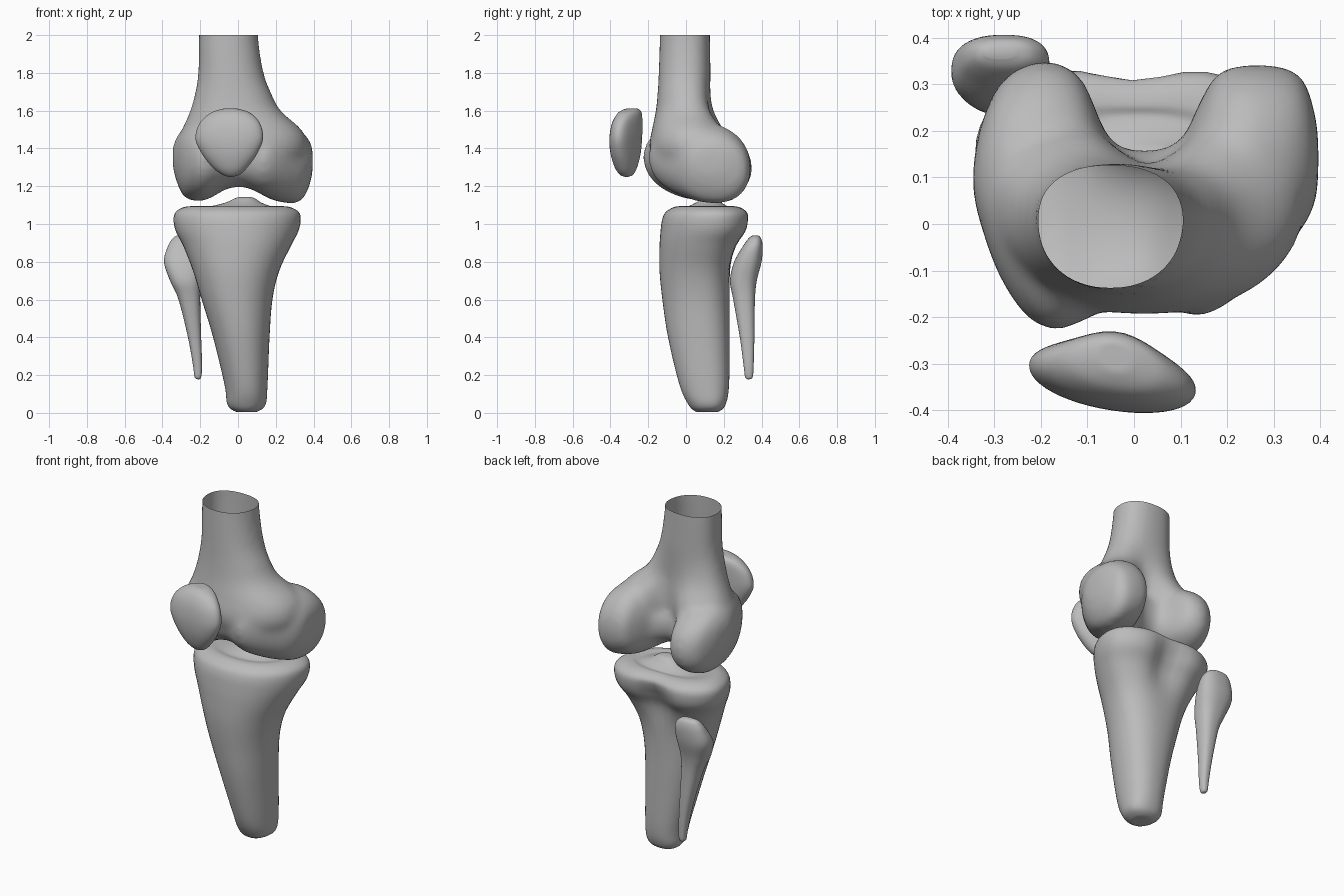
import bpy, bmesh, math

if "Cube" in bpy.data.objects:
    bpy.data.objects.remove(bpy.data.objects["Cube"], do_unlink=True)

bone = bpy.data.materials.new("bone_grey")
bone.use_nodes = True
bone.diffuse_color = (0.5, 0.5, 0.5, 1)
bone.node_tree.nodes["Principled BSDF"].inputs["Base Color"].default_value = (0.5, 0.5, 0.5, 1)

SIDES, STEPS = 48, 5


def spline(rows, i, t):
    """Smoothly blend between section i and i + 1."""
    p = [rows[min(max(i + k, 0), len(rows) - 1)] for k in (-1, 0, 1, 2)]
    return [0.5 * (2 * b + (c - a) * t + (2 * a - 5 * b + 4 * c - d) * t * t
                   + (3 * b - a - 3 * c + d) * t ** 3) for a, b, c, d in zip(*p)]


def signed_pow(v, e):
    return math.copysign(abs(v) ** e, v)


def loft(bm, rows, power=2.0, along_x=False, taper=0.0, shear=0.0, notch_x=0.0):
    """Rows are position, low and high of one side axis, low and high of the other,
    then an optional depth of a groove (or a ridge, if negative) down the back."""
    rows = [tuple(r) + (0,) * (6 - len(r)) for r in rows]
    sections = [spline(rows, i, s / STEPS) for i in range(len(rows) - 1) for s in range(STEPS)]
    sections.append(rows[-1])
    rings = []
    for pos, a0, a1, b0, b1, notch in sections:
        ring = []
        for k in range(SIDES):
            ang = 2 * math.pi * k / SIDES
            c, s = signed_pow(math.cos(ang), 2 / power), signed_pow(math.sin(ang), 2 / power)
            u = (a1 - a0) / 2 * c * (1 + taper * s)
            a = (a0 + a1) / 2 + u
            b = (b0 + b1) / 2 + (b1 - b0) / 2 * s + shear * u
            b -= notch * max(s, 0) * math.exp(-((a - notch_x) / 0.1) ** 2)
            ring.append(bm.verts.new((pos, a, b) if along_x else (a, b, pos)))
        rings.append(ring)
    for low, high in zip(rings, rings[1:]):
        for k in range(SIDES):
            j = (k + 1) % SIDES
            bm.faces.new((low[k], low[j], high[j], high[k]))
    bm.faces.new(rings[0][::-1])
    bm.faces.new(rings[-1])


def finish(name, bm):
    bmesh.ops.recalc_face_normals(bm, faces=bm.faces)
    for f in bm.faces:
        f.smooth = True
    mesh = bpy.data.meshes.new(name)
    bm.to_mesh(mesh)
    bm.free()
    mesh.materials.append(bone)
    obj = bpy.data.objects.new(name, mesh)
    bpy.context.collection.objects.link(obj)
    return obj


# Thigh bone: flared shaft plus a two-lobed lower end, fused and softened
bm = bmesh.new()
loft(bm, [
    (2.1, -.205, .1, -.135, .125),
    (1.95, -.208, .11, -.14, .128),
    (1.8, -.21, .135, -.145, .13),
    (1.7, -.225, .172, -.15, .135, .01),
    (1.6, -.252, .225, -.16, .16, .04),
    (1.5, -.295, .335, -.18, .22, .1),
    (1.42, -.32, .365, -.195, .24, .12),
    (1.35, -.3, .34, -.18, .22, .12),
    (1.28, -.2, .22, -.12, .1)], power=2.25, taper=0.08, notch_x=.03)
loft(bm, [
    (-.345, .06, .13, 1.3, 1.41),
    (-.33, 0, .21, 1.24, 1.45),
    (-.29, -.11, .3, 1.15, 1.5),
    (-.23, -.2, .343, 1.125, 1.52),
    (-.17, -.228, .348, 1.13, 1.52),
    (-.11, -.21, .31, 1.16, 1.5),
    (-.05, -.18, .18, 1.19, 1.48),
    (.03, -.17, .158, 1.197, 1.47),
    (.1, -.19, .18, 1.17, 1.49),
    (.14, -.198, .26, 1.148, 1.51),
    (.18, -.185, .325, 1.13, 1.53),
    (.24, -.14, .342, 1.115, 1.54),
    (.32, -.06, .338, 1.115, 1.5),
    (.365, -.005, .31, 1.17, 1.46),
    (.388, .04, .24, 1.24, 1.42),
    (.396, .09, .19, 1.29, 1.38)], power=2.2, along_x=True, shear=-.1)
thigh = finish("thigh_bone", bm)
remesh = thigh.modifiers.new("fuse", 'REMESH')
remesh.mode = 'VOXEL'
remesh.voxel_size = 0.015
soften = thigh.modifiers.new("soften", 'SMOOTH')
soften.factor, soften.iterations = 0.5, 22
fused = bpy.data.meshes.new_from_object(thigh.evaluated_get(bpy.context.evaluated_depsgraph_get()))
thigh.modifiers.clear()

# Cut the shaft open at the top
bm = bmesh.new()
bm.from_mesh(fused)
bmesh.ops.bisect_plane(bm, geom=bm.verts[:] + bm.edges[:] + bm.faces[:],
                       plane_co=(0, 0, 2), plane_no=(0, 0, 1), clear_outer=True)
for f in bm.faces:
    f.smooth = True
    f.material_index = 0
bm.to_mesh(thigh.data)
bm.free()
bpy.data.meshes.remove(fused)

# Shin bone: tapering shaft, wide plateau and a raised centre on top
bm = bmesh.new()
loft(bm, [
    (.004, .03, .07, .09, .13),
    (.008, -.015, .105, .05, .175),
    (.045, -.055, .145, .012, .21),
    (.15, -.07, .155, -.035, .228),
    (.4, -.13, .165, -.095, .23),
    (.6, -.19, .18, -.125, .23),
    (.75, -.235, .215, -.14, .242, .01),
    (.88, -.285, .275, -.14, .285, .05),
    (.96, -.325, .315, -.135, .335, .07),
    (1.02, -.337, .328, -.127, .347, .05),
    (1.06, -.328, .32, -.11, .338, .03),
    (1.085, -.295, .285, -.075, .305, .02),
    (1.094, -.25, .24, -.04, .265, .01),
    (1.09, -.17, .19, 0, .23),
    (1.112, -.07, .125, .05, .19),
    (1.138, -.01, .085, .09, .16),
    (1.144, .02, .05, .12, .13)], power=2.25, taper=0.12)
finish("shin_bone", bm)

# Calf bone: slender splint with a rounded head
bm = bmesh.new()
loft(bm, [
    (.178, -.215, -.205, .327, .337),
    (.19, -.23, -.195, .313, .353),
    (.25, -.238, -.19, .305, .358),
    (.4, -.265, -.195, .285, .362),
    (.6, -.315, -.2, .25, .365),
    (.7, -.36, -.195, .233, .375),
    (.8, -.392, -.183, .255, .4),
    (.88, -.372, -.185, .3, .406),
    (.925, -.345, -.215, .332, .397),
    (.94, -.32, -.255, .355, .38)], power=2.4)
finish("calf_bone", bm)

# Kneecap: rounded shield with a ridge toward the joint
bm = bmesh.new()
loft(bm, [
    (1.25, -.05, -.03, -.325, -.305),
    (1.262, -.085, .01, -.35, -.285, -.005),
    (1.3, -.135, .05, -.375, -.27, -.01),
    (1.37, -.19, .1, -.395, -.265, -.025),
    (1.45, -.225, .132, -.4, -.262, -.03),
    (1.53, -.205, .118, -.388, -.26, -.03),
    (1.585, -.15, .07, -.36, -.255, -.02),
    (1.608, -.09, .01, -.325, -.255, -.005),
    (1.611, -.06, -.02, -.3, -.27)], power=2.1, shear=-0.15, notch_x=-.03)
finish("kneecap", bm)
